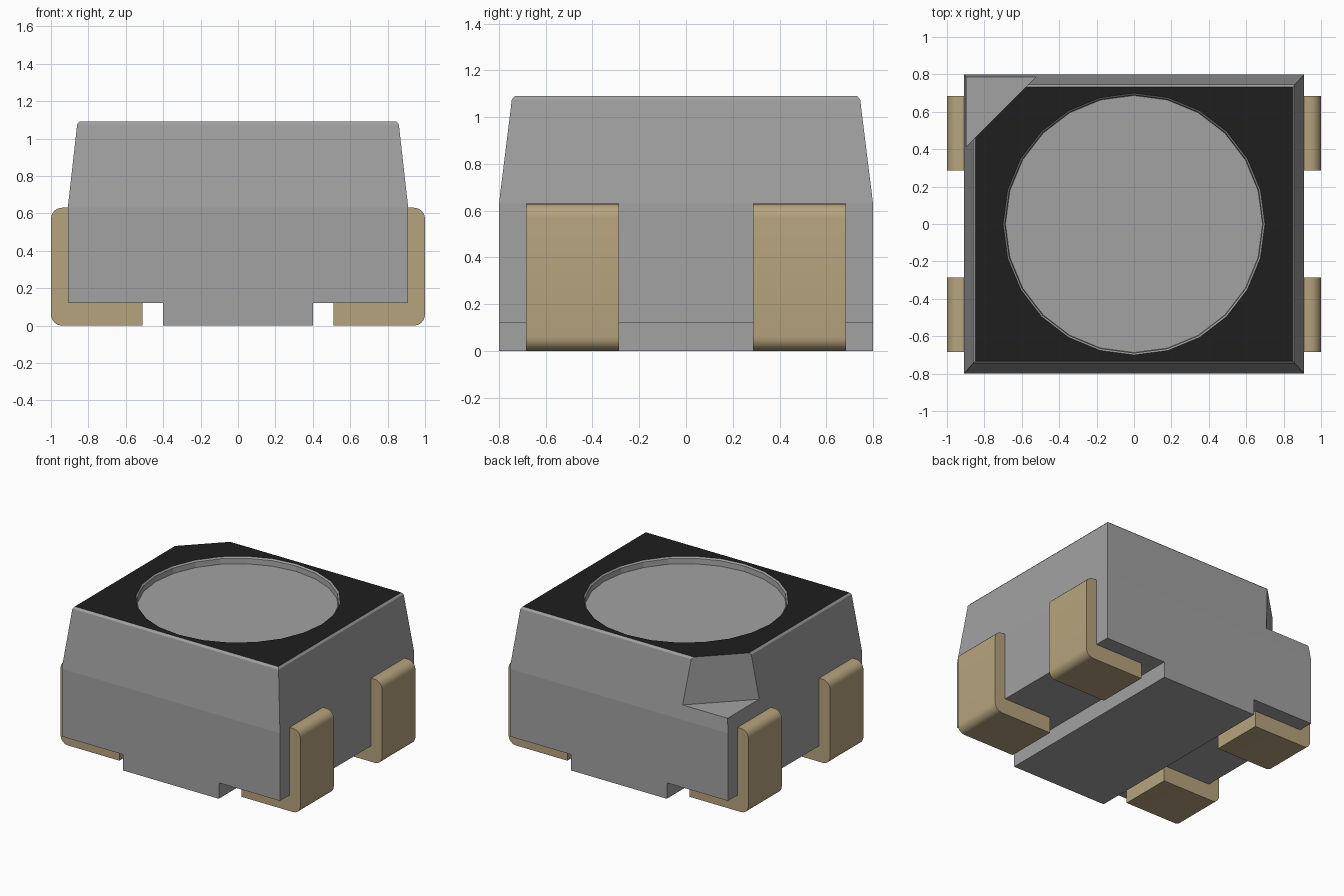
import bpy, bmesh, math

if "Cube" in bpy.data.objects:
    bpy.data.objects.remove(bpy.data.objects["Cube"])


def material(name, rgb):
    m = bpy.data.materials.new(name)
    m.diffuse_color = (*rgb, 1)
    m.use_nodes = True
    m.node_tree.nodes["Principled BSDF"].inputs["Base Color"].default_value = m.diffuse_color
    return m


GREY = material("grey plastic", (0.36, 0.36, 0.36))
BLACK = material("black top", (0.013, 0.013, 0.013))
GOLD = material("gold metal", (0.47, 0.37, 0.21))


def finish(bm, name, mats, smooth=False):
    """Turn a bmesh into a named object, keeping hard edges sharp."""
    bmesh.ops.recalc_face_normals(bm, faces=bm.faces[:])
    if smooth:
        for f in bm.faces:
            f.smooth = True
        for e in bm.edges:
            e.smooth = e.calc_face_angle(math.pi) < math.radians(30)
    mesh = bpy.data.meshes.new(name)
    bm.to_mesh(mesh)
    bm.free()
    for m in mats:
        mesh.materials.append(m)
    obj = bpy.data.objects.new(name, mesh)
    bpy.context.collection.objects.link(obj)


def prism(profile, y0, y1):
    """Extrude an x-z profile along y."""
    bm = bmesh.new()
    a, b = ([bm.verts.new((x, y, z)) for x, z in profile] for y in (y0, y1))
    bm.faces.new(a)
    bm.faces.new(b)
    bridge(bm, a, b)
    return bm


def bridge(bm, a, b):
    n = len(a)
    for i in range(n):
        bm.faces.new((a[i], a[(i + 1) % n], b[(i + 1) % n], b[i]))


# Lower body with the central foot; its top stays open to join the upper body
half = [(0.40, 0), (0.40, 0.12), (0.91, 0.12), (0.91, 0.63)]
bm = prism(half + [(-x, z) for x, z in reversed(half)], -0.8, 0.8)
top = [f for f in bm.faces if all(v.co.z > 0.62 for v in f.verts)]
bmesh.ops.delete(bm, geom=top, context="FACES_ONLY")
finish(bm, "lower_body", [GREY])

# Upper body: tapered sections, with the back left corner cut off above a ledge
CUT = 1.31          # cut line: y - x = CUT
LEDGE = 0.735
t = (LEDGE - 0.63) / (1.075 - 0.63)
LX, LY = 0.91 - 0.05 * t, 0.8 - 0.055 * t

bm = bmesh.new()


def section(hx, hy, z):
    pts = [(-hx, -hy), (hx, -hy), (hx, hy), (CUT * -1 + hy, hy), (-hx, CUT - hx)]
    return [bm.verts.new((x, y, z)) for x, y in pts]


base = [bm.verts.new((x, y, 0.63)) for x, y in
        [(-0.91, -0.8), (0.91, -0.8), (0.91, 0.8), (-0.91, 0.8)]]
ledge = section(LX, LY, LEDGE)
shoulder = section(0.86, 0.745, 1.075)
rim = section(0.848, 0.732, 1.09)
corner = bm.verts.new((-LX, LY, LEDGE))

bm.faces.new((base[0], base[1], ledge[1], ledge[0]))
bm.faces.new((base[1], base[2], ledge[2], ledge[1]))
bm.faces.new((base[2], base[3], corner, ledge[3], ledge[2]))
bm.faces.new((base[3], base[0], ledge[0], ledge[4], corner))
bm.faces.new((ledge[3], corner, ledge[4]))
bridge(bm, ledge, shoulder)
bridge(bm, shoulder, rim)

# Round recess with a narrow chamfered lip
rings = [[bm.verts.new((r * math.cos(math.tau * i / 24),
                        r * math.sin(math.tau * i / 24), z)) for i in range(24)]
         for r, z in [(0.70, 1.09), (0.69, 1.08), (0.687, 1.04)]]
bridge(bm, rings[0], rings[1])
bridge(bm, rings[1], rings[2])
bm.faces.new(rings[2])

# Black top face around the recess
edges = [bm.edges.get((loop[i - 1], loop[i]))
         for loop in (rim, rings[0]) for i in range(len(loop))]
bmesh.ops.triangle_fill(bm, use_beauty=True, edges=edges, normal=(0, 0, 1))
for f in bm.faces:
    if all(v.co.z > 1.0899 for v in f.verts):
        f.material_index = 1
finish(bm, "upper_body", [GREY, BLACK])


# Four L-shaped leads with rounded outer corners
def arc(cx, cz, r, start):
    return [(cx + r * math.cos(math.radians(start + 15 * i)),
             cz + r * math.sin(math.radians(start + 15 * i))) for i in range(7)]


lead = ([(0.51, 0)] + arc(0.94, 0.06, 0.06, -90) + arc(0.94, 0.57, 0.06, 0)
        + [(0.91, 0.63), (0.91, 0.12), (0.51, 0.12)])
for sx, side in ((-1, "left"), (1, "right")):
    for sy, end in ((-1, "front"), (1, "back")):
        bm = prism([(sx * x, z) for x, z in lead], sy * 0.287, sy * 0.685)
        finish(bm, f"{end}_{side}_lead", [GOLD], smooth=True)
